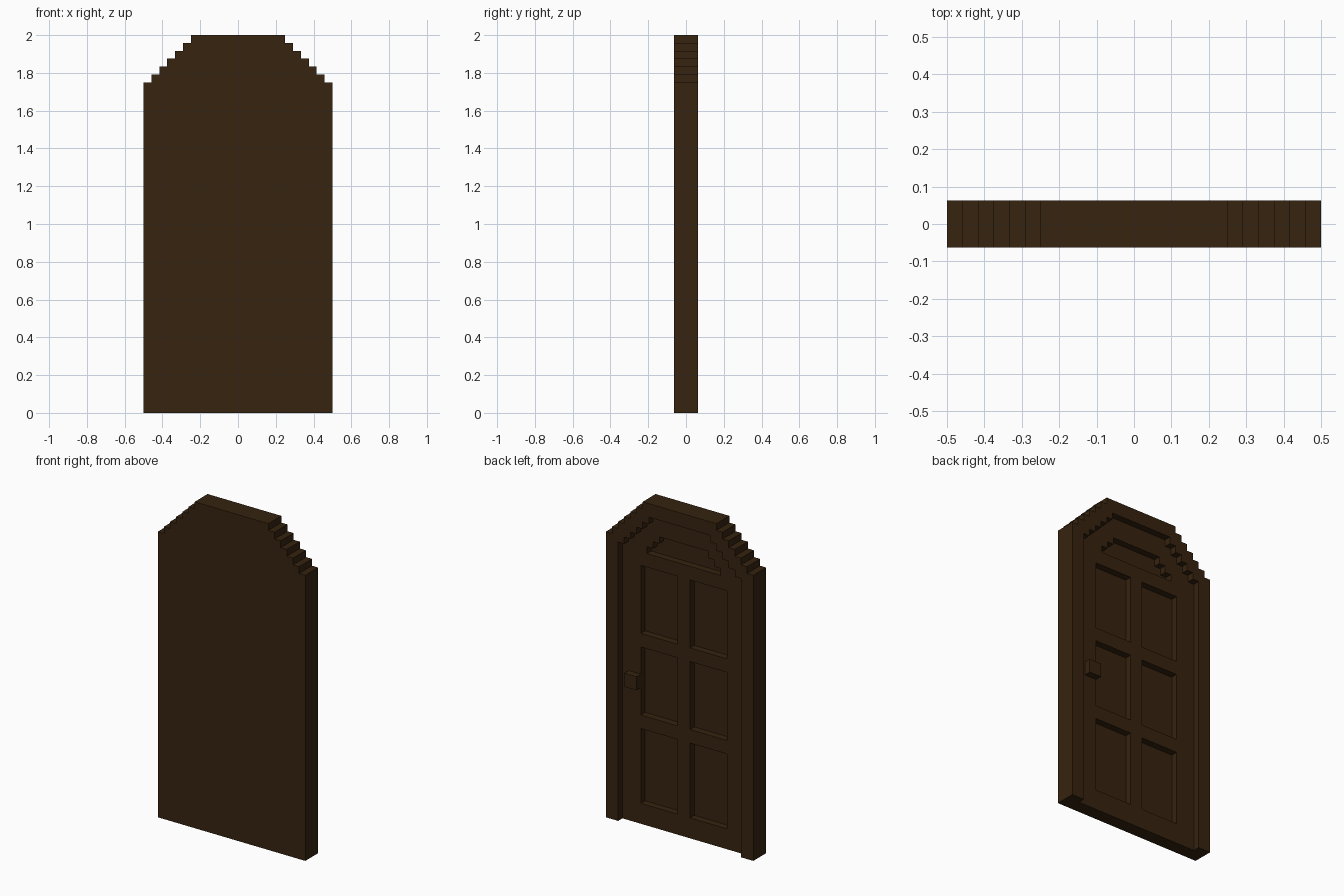
import bpy
import bmesh

U = 1 / 24  # step size of the stepped outline

cube = bpy.data.objects.get("Cube")
if cube:
    bpy.data.objects.remove(cube, do_unlink=True)

# Dark brown wood
wood = bpy.data.materials.new("dark_brown_wood")
wood.use_nodes = True
COLOUR = (0.037, 0.0168, 0.0048, 1)
wood.diffuse_color = COLOUR
bsdf = wood.node_tree.nodes["Principled BSDF"]
bsdf.inputs["Base Color"].default_value = COLOUR
bsdf.inputs["Roughness"].default_value = 0.9


def prism(name, half, bottom, shoulder, steps, y0, y1, cx=0):
    """Upright slab with a stepped arch on top; every length in units of U."""
    side = [(half, bottom)]
    for k in range(steps + 1):
        side.append((half - k, shoulder + k))
        if k < steps:
            side.append((half - k - 1, shoulder + k))
    outline = side + [(-x, z) for x, z in reversed(side)]
    bm = bmesh.new()
    face = bm.faces.new([bm.verts.new(((x + cx) * U, y0 * U, z * U)) for x, z in outline])
    new = bmesh.ops.extrude_face_region(bm, geom=[face])["geom"]
    moved = [v for v in new if isinstance(v, bmesh.types.BMVert)]
    bmesh.ops.translate(bm, verts=moved, vec=(0, (y1 - y0) * U, 0))
    bmesh.ops.recalc_face_normals(bm, faces=bm.faces)
    mesh = bpy.data.meshes.new(name)
    bm.to_mesh(mesh)
    bm.free()
    mesh.materials.append(wood)
    obj = bpy.data.objects.new(name, mesh)
    bpy.context.collection.objects.link(obj)
    return obj


def carve(target, cutter):
    """Cut one prism out of the target and drop the cutter."""
    cutter.hide_render = True
    mod = target.modifiers.new("carve", "BOOLEAN")
    mod.operation = "DIFFERENCE"
    mod.solver = "EXACT"
    mod.object = cutter
    bpy.context.view_layer.objects.active = target
    bpy.ops.object.modifier_apply(modifier=mod.name)
    bpy.data.objects.remove(cutter, do_unlink=True)


# Door slab with stepped arch, flat on the front
door = prism("arched_door", 12, 0, 42, 6, -1.5, 1.5)

# Recess that leaves the frame standing proud around the door leaf
carve(door, prism("recess_cutter", 10, -2, 41, 5, 0.5, 3))

# Six sunken rectangular panels
for cx in (-4, 4):
    for bottom, top in ((3, 14), (16, 26), (28, 38)):
        carve(door, prism("panel_cutter", 3, bottom, top, 0, -0.5, 1, cx))

# Sunken stepped panel under the arch
carve(door, prism("arch_panel_cutter", 6, 40, 41, 2, -0.5, 1))

# Square door knob
prism("door_knob", 1, 20, 22, 0, 0.5, 1.5, 8)
